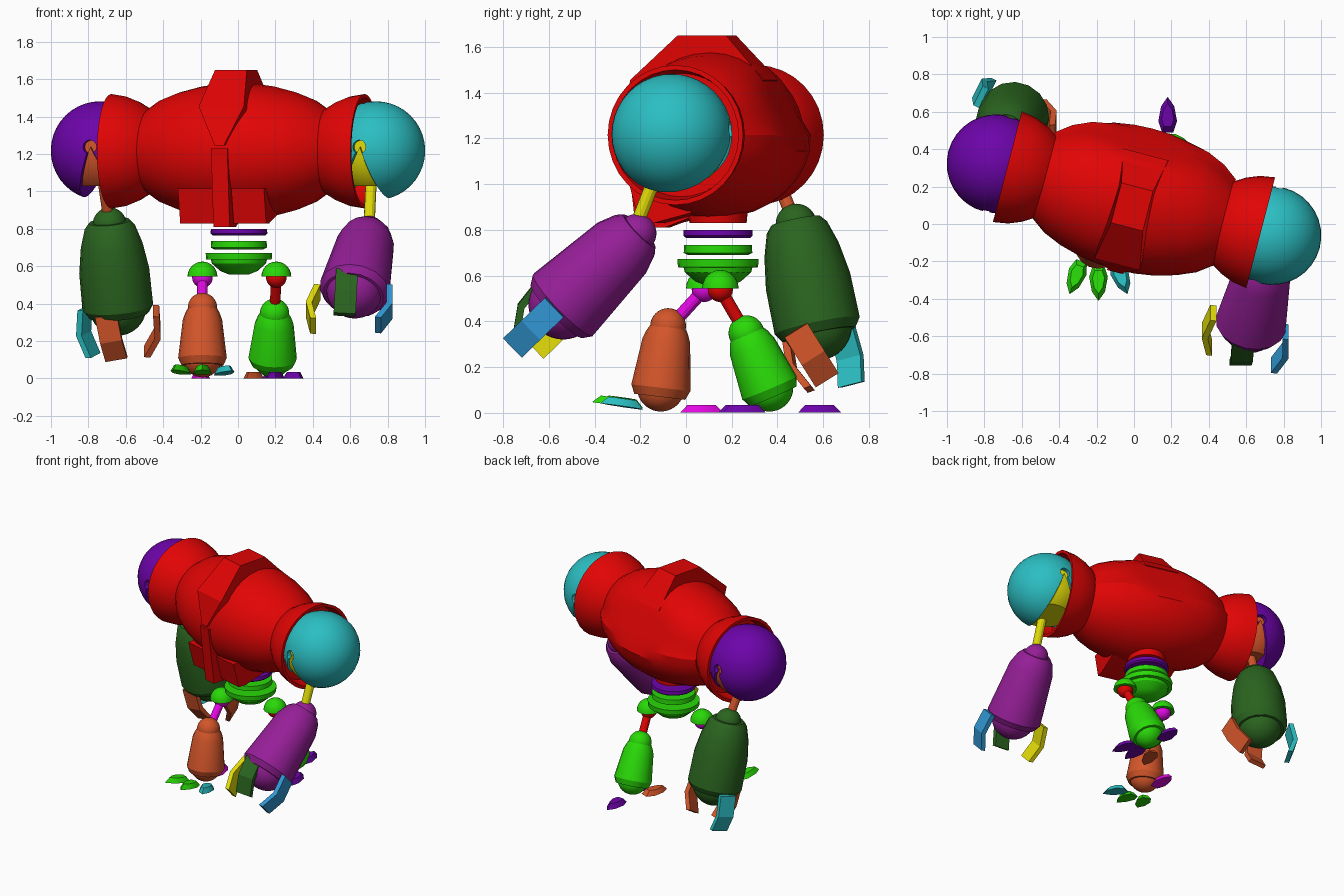
import bpy, bmesh
from math import radians, sin, cos, pi
from mathutils import Matrix, Vector as V

cube = bpy.data.objects.get("Cube")
if cube:
    bpy.data.objects.remove(cube, do_unlink=True)


def material(name, *rgb):
    m = bpy.data.materials.new(name)
    col = [(c / 255) ** 2.2 for c in rgb] + [1]
    m.use_nodes = True
    m.diffuse_color = col
    m.node_tree.nodes["Principled BSDF"].inputs["Base Color"].default_value = col
    return m


RED = material("red", 225, 12, 12)
INDIGO = material("indigo", 108, 12, 168)
TEAL = material("teal", 47, 189, 193)
YELLOW = material("yellow", 225, 218, 16)
PURPLE = material("purple", 148, 36, 150)
FOREST = material("forest green", 46, 100, 36)
GREEN = material("bright green", 45, 216, 16)
ORANGE = material("orange", 210, 86, 46)
MAGENTA = material("magenta", 226, 16, 226)
BLUE = material("blue", 52, 150, 210)
made = []


def finish(name, bm, mat, matrix):
    bmesh.ops.recalc_face_normals(bm, faces=bm.faces)
    me = bpy.data.meshes.new(name)
    bm.to_mesh(me)
    bm.free()
    ob = bpy.data.objects.new(name, me)
    bpy.context.collection.objects.link(ob)
    ob.matrix_world = matrix
    me.materials.append(mat)
    made.append(ob)
    return ob


def frame(origin, x, y):
    """Matrix whose x axis is exact and whose y axis is squared up to it."""
    x = V(x).normalized()
    y = V(y)
    y = (y - x * y.dot(x)).normalized()
    m = Matrix((x, y, x.cross(y))).transposed().to_4x4()
    m.translation = V(origin)
    return m


def along(a, b):
    d = V(b) - V(a)
    return Matrix.Translation(V(a)) @ d.to_track_quat('Z', 'Y').to_matrix().to_4x4()


def lathe(name, profile, mat, matrix, n=24):
    """Spin (height, radius) points about local z, with flat end caps."""
    bm = bmesh.new()
    rings = [[bm.verts.new((r * cos(2 * pi * i / n), r * sin(2 * pi * i / n), s))
              for i in range(n)] for s, r in profile]
    for a, b in zip(rings, rings[1:]):
        for i in range(n):
            j = (i + 1) % n
            bm.faces.new((a[i], a[j], b[j], b[i]))
    bm.faces.new(rings[0])
    bm.faces.new(rings[-1])
    return finish(name, bm, mat, matrix)


def ball(name, center, r, mat, matrix=Matrix()):
    bm = bmesh.new()
    bmesh.ops.create_uvsphere(bm, u_segments=32, v_segments=20, radius=r)
    return finish(name, bm, mat, matrix @ Matrix.Translation(V(center)))


def rod(name, a, b, r, mat):
    return lathe(name, [(0, r), ((V(b) - V(a)).length, r)], mat, along(a, b), 12)


def prism(name, outline, depth, mat, matrix, taper=1):
    """Extrude a 2D outline along local z, centred, shrinking the far end."""
    bm = bmesh.new()
    lo = [bm.verts.new((x, y, -depth / 2)) for x, y in outline]
    hi = [bm.verts.new((x * taper, y * taper, depth / 2)) for x, y in outline]
    bm.faces.new(lo)
    bm.faces.new(hi)
    for i in range(len(lo)):
        j = (i + 1) % len(lo)
        bm.faces.new((lo[i], lo[j], hi[j], hi[i]))
    return finish(name, bm, mat, matrix)


def carve(target, cutter, operation='DIFFERENCE'):
    cutter.hide_render = True
    mod = target.modifiers.new("cut", 'BOOLEAN')
    mod.operation = operation
    mod.solver = 'EXACT'
    mod.object = cutter
    bpy.context.view_layer.objects.active = target
    bpy.ops.object.modifier_apply(modifier=mod.name)
    made.remove(cutter)
    bpy.data.objects.remove(cutter, do_unlink=True)


# Torso: a barrel turned about z, flattened high on the back, fuller below
BODY = Matrix.Translation((0, .13, 1.215)) @ Matrix.Rotation(radians(-14.6), 4, 'Z')
SIDEWAYS = Matrix.Rotation(radians(90), 4, 'Y')
half = [(.1, .36), (.2, .346), (.32, .315), (.42, .275), (.5, .22)]
torso = lathe("torso", [(-s, r) for s, r in reversed(half)] + [(0, .364)] + half,
              RED, BODY @ SIDEWAYS, 32)
slope = V((-.447, .894, 0))
for v in torso.data.vertices:
    if v.co.y > 0 and v.co.x > 0:
        v.co.y *= 1.1
    elif v.co.y < 0:
        v.co.y *= 1.06
    v.co -= slope * max(0, v.co.dot(slope) - .325)

# Crest over the top, narrowing to a point at the front
crest = prism("crest", [(-.4, .03), (-.355, .24), (-.15, .435), (.07, .435), (.25, .24), (0, .1)],
              .25, RED, BODY @ frame((0, 0, 0), (0, 1, 0), (0, 0, 1)))
for v in crest.data.vertices:
    if v.co.x < -.37:
        v.co.z *= .2
    elif v.co.y > .4:
        v.co.z *= .7

# Belly plates
for name, u0, u1, z0, z1, v0 in (("right_belly_plate", -.245, -.05, -.385, -.2, -.335),
                                 ("left_belly_plate", .05, .23, -.385, -.2, -.335),
                                 ("centre_belly_plate", -.045, .045, -.405, .015, -.4)):
    prism(name, [(v0, z1), (v0 + .05, z0), (-.22, z0), (-.05, -.34), (-.1, z1)], u1 - u0, RED,
          BODY @ frame(((u0 + u1) / 2, 0, 0), (0, 1, 0), (0, 0, 1)))

# Shoulders: red cup, slotted and drilled ball, recessed axle and arm root
for side, sign, skin, arm, inset in (("left", 1, TEAL, YELLOW, .025),
                                     ("right", -1, INDIGO, ORANGE, .01)):
    cup = [(.4, .12), (.43, .17), (.48, .222), (.55, .265), (.62, .293),
           (.7, .306), (.7, .285), (.6, .27)]
    lathe(side + "_shoulder_cup", [(s * sign, r) for s, r in cup], RED, BODY @ SIDEWAYS, 32)
    joint = BODY @ Matrix.Translation((sign * .762, 0, .003))
    globe = ball(side + "_shoulder_ball", (0, 0, 0), .264, skin, joint)
    pivot = joint @ Matrix.Translation((-sign * inset, 0, .02))
    wall = pivot @ frame((0, 0, 0), (sign, 0, 0), (0, 0, 1))
    carve(globe, prism("slot_cutter", [(0, .01), (.115, -.32), (-.17, -.32)], .8, skin, wall))
    carve(globe, rod("hole_cutter", pivot @ V((0, -.4, 0)), pivot @ V((0, .4, 0)), .037, skin))
    root = ball(side + "_arm_root", (0, 0, 0), .25, arm, joint)
    carve(root, prism("root_cutter", [(0, 0), (.07, -.21), (-.108, -.21)], .8, arm, wall),
          'INTERSECT')
    rod(side + "_shoulder_axle", pivot @ V((0, -.225, 0)), pivot @ V((0, .225, 0)), .036, arm)


def limb(name, top, bottom, profile, cap, mat):
    """Flared sleeve with a round cap at the top and a ball in the open end."""
    m = along(top, bottom)
    s, r = profile[-1]
    lathe(name, profile + [(s + .04, r * .86)], mat, m, 16)
    ball(name + "_cap", m @ V((0, 0, -.015)), cap, mat)
    ball(name + "_end", m @ V((0, 0, s)), r * .8, mat)


def finger(name, center, axis, radial, mat):
    line = [(-.13, -.005), (.01, .018), (.13, -.025)]
    outline = line + [(s, r - .033) for s, r in reversed(line)]
    prism(name, outline, .118, mat, frame(center, axis, radial))


# Arms: rod, forearm and three bent fingers each
left_top, left_end = (.695, -.225, .775), (.622, -.545, .465)
rod("left_arm_rod", (.715, -.1, 1.12), (.7, -.225, .8), .03, YELLOW)
limb("left_forearm", left_top, left_end,
     [(-.03, .1), (0, .125), (.08, .155), (.44, .19)], .085, PURPLE)
axis = V(left_end) - V(left_top)
for name, c, lean, out, mat in (("outer", (.81, -.67, .37), axis, (1, 0, 0), BLUE),
                                ("front", (.577, -.715, .475), (-.05, -.5, -.9), (0, -1, 0), FOREST),
                                ("inner", (.382, -.565, .375), axis, (-1, 0, 0), YELLOW)):
    finger("left_%s_finger" % name, c, lean, out, mat)

right_top, right_end = (-.685, .485, .81), (-.642, .575, .375)
rod("right_arm_rod", (-.73, .36, 1.12), right_top, .03, ORANGE)
limb("right_forearm", right_top, right_end,
     [(-.03, .11), (0, .135), (.1, .166), (.24, .188), (.44, .19)], .09, FOREST)
axis = V(right_end) - V(right_top)
for name, c, lean, out, mat in (("outer", (-.825, .715, .25), axis, (-1, .5, 0), TEAL),
                                ("front", (-.68, .46, .21), (.2, .3, -.9), (-.15, -1, 0), ORANGE),
                                ("inner", (-.43, .55, .25), (-.1, .5, -.8), (1, 0, 0), ORANGE)):
    finger("right_%s_finger" % name, c, lean, out, mat)

# Waist: separate stacked rings above the pelvis bowl
WAIST = Matrix.Translation((.005, .14, 0))
for name, profile, mat in (("waist_collar", [(.83, .125), (.88, .13)], RED),
                           ("upper_waist_ring", [(.765, .14), (.775, .152), (.8, .15)], INDIGO),
                           ("lower_waist_ring", [(.69, .13), (.7, .15), (.735, .148)], GREEN),
                           ("pelvis", [(.555, .05), (.575, .1), (.615, .145), (.635, .15),
                                       (.637, .175), (.672, .178)], GREEN)):
    lathe(name, profile, mat, WAIST)

# Legs: hip dome, thigh rod with ball, and flared shin
for side, hip, knee, ankle, bone, skin in (
        ("right", (-.19, .08, .54), (-.19, -.08, .365), (-.19, -.11, .11), MAGENTA, ORANGE),
        ("left", (.205, .15, .54), (.195, .27, .335), (.185, .365, .11), RED, GREEN)):
    dome = [(.08 * sin(a * pi / 12), .08 * cos(a * pi / 12)) for a in range(6)] + [(.08, .003)]
    lathe(side + "_hip_dome", dome, GREEN, Matrix.Translation(V(hip) + V((0, 0, .005))))
    ball(side + "_hip_ball", hip, .055, bone)
    rod(side + "_thigh", hip, knee, .028, bone)
    length = (V(ankle) - V(knee)).length
    limb(side + "_shin", knee, ankle,
         [(-.015, .075), (.01, .09), (.05, .105), (length, .13)], .078, skin)

# Toes: low pointed pads, (x, y, z, heading, upward tilt)
pad = [(-.09, -.03), (-.03, -.05), (.05, -.035), (.1, 0), (.05, .035), (-.03, .05), (-.09, .03)]
for name, x, y, z, turn, tilt, mat in (("right_outer_toe", -.31, -.28, .05, -110, 8, GREEN),
                                       ("right_middle_toe", -.19, -.31, .05, -90, 8, GREEN),
                                       ("right_inner_toe", -.07, -.28, .045, -70, 8, TEAL),
                                       ("right_heel", -.2, .065, .018, 90, 0, MAGENTA),
                                       ("left_inner_toe", .08, .255, .018, -110, 0, ORANGE),
                                       ("left_middle_toe", .2, .24, .018, -90, 0, INDIGO),
                                       ("left_outer_toe", .3, .255, .018, -70, 0, INDIGO),
                                       ("left_heel", .18, .58, .018, 90, 0, INDIGO)):
    prism(name, pad, .034, mat, Matrix.Translation((x, y, z))
          @ Matrix.Rotation(radians(turn), 4, 'Z') @ Matrix.Rotation(radians(-tilt), 4, 'Y'), .65)

# Smooth shading with sharp edges kept
bpy.ops.object.select_all(action='DESELECT')
for ob in made:
    ob.select_set(True)
bpy.context.view_layer.objects.active = made[0]
bpy.ops.object.shade_smooth_by_angle(angle=radians(28))
